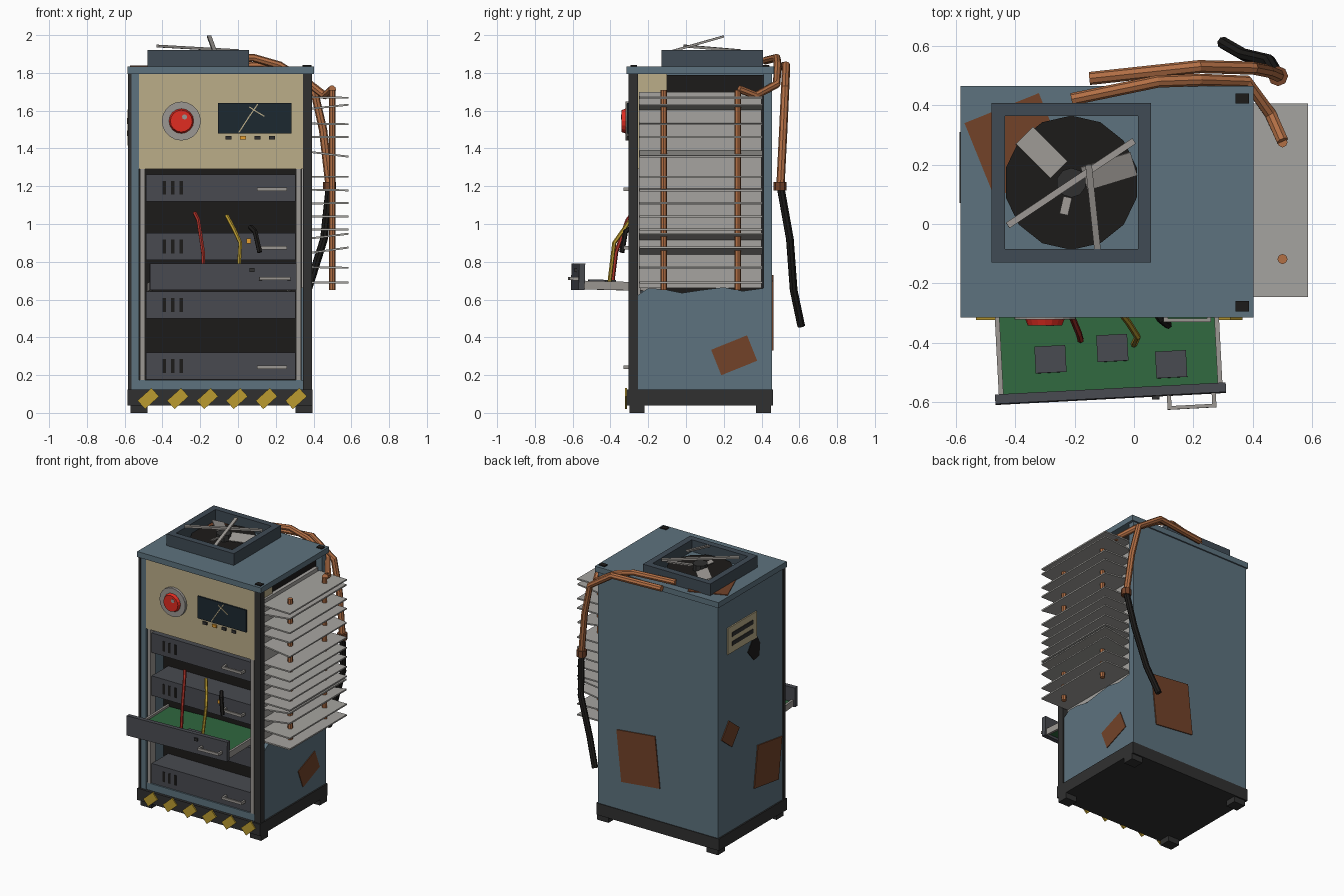
import bpy, bmesh
from math import radians, cos, sin, pi, atan2
from mathutils import Vector, Matrix, Euler

if "Cube" in bpy.data.objects:
    bpy.data.objects.remove(bpy.data.objects["Cube"])

def mat(name, r, g, b):
    m = bpy.data.materials.new(name)
    m.diffuse_color = (r, g, b, 1)
    m.use_nodes = True
    m.node_tree.nodes["Principled BSDF"].inputs["Base Color"].default_value = m.diffuse_color
    return m

BLUE = mat("blue_paint", .11, .17, .21)
DARKBLUE = mat("dark_blue", .05, .07, .09)
BLACK = mat("black", .012, .011, .01)
FRAME = mat("dark_frame", .03, .03, .03)
TRAY = mat("tray_grey", .065, .068, .08)
BEIGE = mat("beige", .5, .42, .25)
STEEL = mat("steel", .33, .31, .29)
FIN = mat("fin_grey", .38, .37, .35)
COPPER = mat("copper", .45, .16, .06)
RUST = mat("rust", .17, .055, .022)
GREEN = mat("board_green", .03, .14, .05)
RED = mat("red", .75, .025, .015)
DARKRED = mat("wire_red", .4, .03, .02)
YELLOW = mat("yellow", .5, .33, .03)
AMBER = mat("amber", .8, .35, .03)
SCREEN = mat("screen", .012, .022, .03)

def finish(name, bm, m, loc=(0, 0, 0), rot=(0, 0, 0)):
    bmesh.ops.recalc_face_normals(bm, faces=bm.faces)
    me = bpy.data.meshes.new(name)
    bm.to_mesh(me)
    bm.free()
    me.materials.append(m)
    ob = bpy.data.objects.new(name, me)
    bpy.context.collection.objects.link(ob)
    ob.location = loc
    ob.rotation_euler = [radians(a) for a in rot]
    return ob

def cbox(name, c, s, m, rot=(0, 0, 0)):
    bm = bmesh.new()
    bmesh.ops.create_cube(bm, size=1)
    bmesh.ops.scale(bm, vec=s, verts=bm.verts)
    return finish(name, bm, m, c, rot)

def box(name, x0, x1, y0, y1, z0, z1, m):
    return cbox(name, ((x0+x1)/2, (y0+y1)/2, (z0+z1)/2), (x1-x0, y1-y0, z1-z0), m)

def cyl(name, c, r, h, m, n=12, rot=(0, 0, 0), r2=None):
    bm = bmesh.new()
    bmesh.ops.create_cone(bm, cap_ends=True, segments=n, radius1=r,
                          radius2=r if r2 is None else r2, depth=h)
    return finish(name, bm, m, c, rot)

def prism(name, pts, axis, a, t, m):
    """Extrude a 2D outline: axis 'x' maps to (y, z), 'y' to (x, z), 'z' to (x, y)."""
    f = {'x': lambda u, v: (a, u, v), 'y': lambda u, v: (u, a, v), 'z': lambda u, v: (u, v, a)}[axis]
    d = {'x': (t, 0, 0), 'y': (0, t, 0), 'z': (0, 0, t)}[axis]
    bm = bmesh.new()
    face = bm.faces.new([bm.verts.new(f(*p)) for p in pts])
    g = bmesh.ops.extrude_face_region(bm, geom=[face])
    bmesh.ops.translate(bm, vec=d, verts=[v for v in g['geom'] if isinstance(v, bmesh.types.BMVert)])
    return finish(name, bm, m)

def tube(name, pts, r, m, res=2):
    cu = bpy.data.curves.new(name, 'CURVE')
    cu.dimensions = '3D'
    cu.bevel_depth, cu.bevel_resolution, cu.use_fill_caps = r, res, True
    sp = cu.splines.new('POLY')
    sp.points.add(len(pts)-1)
    for p, q in zip(sp.points, pts):
        p.co = (*q, 1)
    sp.use_smooth = False
    cu.materials.append(m)
    ob = bpy.data.objects.new(name, cu)
    bpy.context.collection.objects.link(ob)
    return ob

def bar(name, a, b, w, h, m):
    a, b = Vector(a), Vector(b)
    ob = cbox(name, (a+b)/2, ((b-a).length, w, h), m)
    d = b-a
    ob.rotation_euler = (0, -atan2(d.z, d.xy.length), atan2(d.y, d.x))
    return ob

# base and feet
box("base_plinth", -.585, .395, -.315, .46, .04, .125, FRAME)
for x in (-.525, .35):
    for y in (-.26, .41):
        box("foot", x-.045, x+.045, y-.04, y+.04, 0, .04, FRAME)
for i in range(6):
    cbox("hazard_stripe", (-.475+i*.1565, -.318, .076), (.1, .012, .06), YELLOW, (0, -42, 0))

# cabinet shell
box("left_panel", -.575, -.525, -.30, .45, .125, 1.8, BLUE)
box("back_panel", -.575, .385, .41, .455, .125, 1.8, BLUE)
box("front_right_post", .345, .392, -.305, -.255, .125, 1.8, FRAME)
box("front_left_edge", -.582, -.565, -.305, -.28, .125, 1.8, FRAME)
box("front_sill", -.525, .345, -.295, -.24, .125, .175, BLUE)
box("inner_liner", -.525, .335, -.1, .41, .125, 1.79, BLACK)
prism("torn_right_panel", [(-.26, .125), (.41, .125), (.41, .66), (.3, .645), (.2, .665), (.08, .65),
      (-.02, .635), (-.12, .655), (-.2, .66), (-.26, .62)], 'x', .355, .03, BLUE)
box("roof", -.585, .403, -.315, .465, 1.795, 1.835, BLUE)
for y in (-.275, .425):
    box("roof_corner_tab", .342, .388, y-.02, y+.015, 1.83, 1.842, BLACK)

# rust patches, placard and hole
cbox("roof_rust", (-.395, .265, 1.836), (.27, .27, .008), RUST, (0, 0, 22))
cbox("right_rust", (.386, .255, .305), (.008, .205, .145), RUST, (22, 0, 0))
cbox("back_rust", (.06, .457, .53), (.31, .01, .37), RUST, (0, 6, 0))
cbox("left_rust_small", (-.577, .32, .83), (.01, .15, .14), RUST, (38, 0, 0))
cbox("left_rust_large", (-.577, -.11, .46), (.01, .28, .30), RUST, (8, 0, 0))
cbox("side_placard", (-.578, .19, 1.51), (.012, .33, .19), BEIGE)
for dz in (.035, -.03):
    cbox("placard_bar", (-.584, .19, 1.51+dz), (.008, .24, .03), FRAME)
prism("torn_hole", [(.12, 1.34), (.06, 1.42), (.02, 1.43), (-.02, 1.36), (-.01, 1.27), (.05, 1.26)],
      'x', -.58, .01, BLACK)

# control panel
box("control_panel", -.525, .345, -.302, -.1, 1.29, 1.797, BEIGE)
cyl("button_bezel", (-.3, -.31, 1.545), .103, .022, STEEL, 20, (90, 0, 0))
cyl("red_button", (-.3, -.328, 1.545), .068, .026, RED, 16, (90, 0, 0), .058)
cyl("button_glint", (-.283, -.341, 1.567), .014, .004, STEEL, 8, (90, 0, 0))
box("screen", -.105, .282, -.312, -.295, 1.48, 1.64, SCREEN)
for a, b in (((.005, 1.485), (.06, 1.57)), ((.06, 1.57), (.105, 1.635)),
             ((.06, 1.62), (.09, 1.6)), ((.09, 1.6), (.14, 1.57))):
    bar("screen_crack", (a[0], -.313, a[1]), (b[0], -.313, b[1]), .004, .006, BEIGE)
for i in range(4):
    cbox("panel_key", (-.05+.077*i, -.305, 1.457), (.032, .014, .02), AMBER if i == 1 else FRAME)

# closed trays with vents and handles
def handle(x0, x1, y, z, depth=.03):
    parts = [box("handle_bar", x0, x1, y-depth-.012, y-depth, z-.009, z+.009, STEEL)]
    for x in (x0, x1-.014):
        parts.append(box("handle_leg", x, x+.014, y-depth, y+.004, z-.009, z+.009, STEEL))
    return parts

for x in (-.518, .308):
    box("rack_rail", x, x+.026, -.296, -.24, .175, 1.29, STEEL)
for z0, grip in ((1.12, 1), (.81, 1), (.5, 0), (.177, 1)):
    box("tray", -.488, .305, -.288, -.1, z0, z0+.142, TRAY)
    for x in (-.39, -.345, -.30):
        box("tray_vent", x-.009, x+.009, -.291, -.28, z0+.035, z0+.107, BLACK)
    if grip:
        handle(.1, .26, -.288, z0+.065)
cbox("status_light", (.056, -.29, .91), (.024, .014, .024), AMBER)

# pulled-out tray, skewed
drawer = [box("open_tray_front", -.468, .31, -.588, -.556, .65, .79, TRAY),
          box("circuit_board", -.44, .29, -.556, -.1, .667, .685, GREEN),
          box("tray_knob", .06, .085, -.6, -.58, .745, .765, FRAME)]
for x in (-.455, .283):
    drawer.append(box("tray_side", x, x+.016, -.556, -.1, .655, .7, STEEL))
for x, y in ((-.275, -.445), (-.065, -.418), (.13, -.483)):
    drawer.append(box("chip", x-.052, x+.052, y-.045, y+.045, .68, .708, TRAY))
drawer += handle(.11, .275, -.588, .71, .036)
piv = Matrix.Translation((-.08, -.57, .70))
M = piv @ Euler((radians(-1.5), 0, radians(3))).to_matrix().to_4x4() @ piv.inverted()
for ob in drawer:
    ob.matrix_basis = M @ ob.matrix_basis

# loose wires
tube("red_wire", [(-.23, -.28, 1.06), (-.21, -.31, 1.02), (-.185, -.37, .85), (-.18, -.39, .69)], .011, DARKRED, 1)
tube("yellow_wire", [(-.06, -.28, 1.045), (-.02, -.33, .97), (.012, -.38, .9), (.0, -.405, .69)], .011, YELLOW, 1)
tube("black_wire", [(.065, -.28, .985), (.09, -.32, .96), (.115, -.34, .85)], .014, BLACK, 1)

# side radiator: height and tilt of each fin
box("radiator_core", .335, .36, -.25, .40, .66, 1.70, FIN)
for z, t in ((1.67, 1), (1.62, -6), (1.53, 1), (1.46, 0), (1.37, 7), (1.25, 0), (1.18, 1), (1.11, -1),
             (1.04, 0), (.97, 0), (.935, -7), (.86, -8), (.77, 1), (.69, 0)):
    cbox("radiator_fin", (.475, .08, z), (.222, .65, .01), FIN, (0, t, 0))
for y in (-.118, .275):
    cyl("radiator_pipe", (.5, y, 1.18), .017, 1.06, COPPER, 8)

# copper lines and hose
tube("copper_line_upper", [(-.21, .42, 1.865), (.08, .48, 1.88), (.22, .485, 1.84), (.38, .48, 1.74),
     (.46, .37, 1.68), (.5, .28, 1.715)], .021, COPPER)
tube("copper_line_lower", [(-.15, .49, 1.83), (.22, .53, 1.84), (.40, .525, 1.72), (.45, .515, 1.5),
     (.485, .5, 1.2)], .022, COPPER)
cyl("hose_collar", (.485, .498, 1.2), .034, .045, RUST, 8)
tube("torn_hose", [(.485, .5, 1.2), (.455, .55, .92), (.37, .57, .65), (.3, .61, .46)], .021, BLACK)

# fan housing
X0, X1, Y0, Y1, W = -.48, .058, -.13, .408, .045
box("fan_housing_front", X0, X1, Y0, Y0+W, 1.835, 1.92, DARKBLUE)
box("fan_housing_back", X0, X1, Y1-W, Y1, 1.835, 1.92, DARKBLUE)
box("fan_housing_left", X0, X0+W, Y0+W, Y1-W, 1.835, 1.92, DARKBLUE)
box("fan_housing_right", X1-W, X1, Y0+W, Y1-W, 1.835, 1.92, DARKBLUE)
cyl("fan_well", (-.211, .139, 1.845), .226, .016, BLACK, 14)
cyl("fan_hub", (-.211, .139, 1.872), .05, .05, FRAME, 10)
for ang, r0, r1, w in ((135, .06, .225, .085), (17, .045, .22, .085), (257, .05, .11, .03)):
    a = radians(ang)
    r = (r0+r1)/2
    cbox("fan_blade", (-.211+r*cos(a), .139+r*sin(a), 1.876), (r1-r0, w, .008), STEEL, (18, 0, ang))
bar("guard_bar_long", (-.425, -.005, 1.942), (0, .28, 1.918), .022, .014, STEEL)
bar("guard_bar_bent", (-.123, -.085, 1.912), (-.153, .2, 1.993), .022, .012, STEEL)
